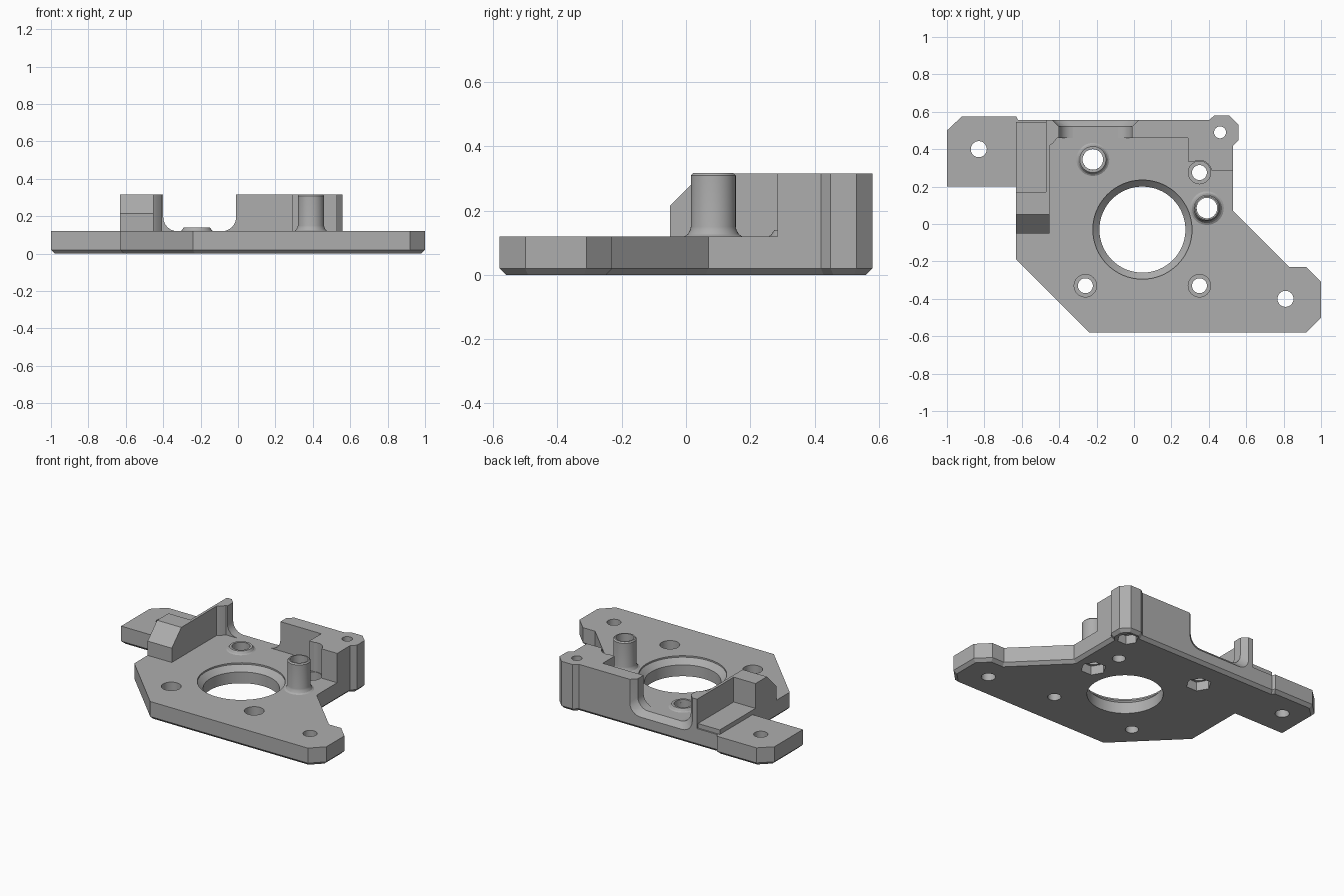
import bpy, bmesh, math

cube = bpy.data.objects.get("Cube")
if cube:
    bpy.data.objects.remove(cube)

grey = bpy.data.materials.new("plain grey")
grey.use_nodes = True
colour = (0.42, 0.42, 0.42, 1)
grey.diffuse_color = colour
grey.node_tree.nodes["Principled BSDF"].inputs["Base Color"].default_value = colour

TOP, HIGH = 0.12, 0.315


def make(name, bm):
    bmesh.ops.recalc_face_normals(bm, faces=bm.faces)
    mesh = bpy.data.meshes.new(name)
    bm.to_mesh(mesh)
    bm.free()
    mesh.materials.append(grey)
    obj = bpy.data.objects.new(name, mesh)
    bpy.context.collection.objects.link(obj)
    return obj


def loft(name, rings, closed=False):
    """Skin equal-length rings of points; cap the ends or close the loop."""
    bm = bmesh.new()
    rows = [[bm.verts.new(p) for p in ring] for ring in rings]
    pairs = list(zip(rows, rows[1:])) + ([(rows[-1], rows[0])] if closed else [])
    for a, b in pairs:
        for i in range(len(a)):
            j = (i + 1) % len(a)
            bm.faces.new((a[i], a[j], b[j], b[i]))
    if not closed:
        bm.faces.new(rows[0])
        bm.faces.new(rows[-1])
    return make(name, bm)


def prism(name, outline, z0, z1):
    return loft(name, [[(x, y, z) for x, y in outline] for z in (z0, z1)])


def box(name, x0, x1, y0, y1, z0, z1):
    return prism(name, [(x0, y0), (x1, y0), (x1, y1), (x0, y1)], z0, z1)


def lathe(name, x, y, profile, sides=40, closed=False):
    turn = [math.tau * i / sides for i in range(sides)]
    return loft(name, [[(x + r * math.cos(a), y + r * math.sin(a), z) for a in turn]
                       for r, z in profile], closed)


def cut(obj, cutters):
    for c in cutters:
        c.hide_render = True
        mod = obj.modifiers.new("cut", 'BOOLEAN')
        mod.operation, mod.solver, mod.object = 'DIFFERENCE', 'EXACT', c
    bpy.context.view_layer.objects.active = obj
    for mod in list(obj.modifiers):
        bpy.ops.object.modifier_apply(modifier=mod.name)


def hole(x, y, r, z0=-0.1, z1=0.5, sides=32):
    return lathe("hole_cutter", x, y, [(r, z0), (r, z1)], sides)


# Base plate with both mounting tabs and a chamfered lower rim
corner = [(0.53, 0.42), (0.56, 0.45), (0.56, 0.53), (0.51, 0.58), (0.43, 0.58), (0.4, 0.555)]
outline = [(-1, 0.2), (-0.63, 0.2), (-0.63, -0.19), (-0.24, -0.58), (0.92, -0.58),
           (1, -0.5), (1, -0.31), (0.92, -0.23), (0.83, -0.23), (0.53, 0.07)] + corner + [
           (-0.62, 0.555), (-0.63, 0.575), (-0.92, 0.575), (-1, 0.5)]
bm = bmesh.new()
face = bm.faces.new([bm.verts.new((x, y, 0)) for x, y in outline])
side = bmesh.ops.extrude_face_region(bm, geom=[face])
bmesh.ops.translate(bm, verts=[v for v in side["geom"] if isinstance(v, bmesh.types.BMVert)],
                    vec=(0, 0, TOP))
bmesh.ops.recalc_face_normals(bm, faces=bm.faces)
rim = [e for e in bm.edges if all(v.co.z < 0.01 for v in e.verts)]
bmesh.ops.bevel(bm, geom=rim, offset=0.02, segments=1, affect='EDGES')
plate = make("base_plate", bm)

# Bores: large centre opening, counterbored screws, tabs, posts and nut pockets
cutters = [lathe("bore_cutter", 0.045, -0.03,
                 [(0.23, -0.1), (0.23, 0.075), (0.265, 0.11), (0.265, 0.3)], 64)]
screws = [(-0.26, -0.33), (0.35, -0.33), (0.35, 0.275)]
for x, y in screws:
    cutters.append(lathe("screw_cutter", x, y,
                         [(0.04, -0.1), (0.04, 0.06), (0.06, 0.06), (0.06, 0.3)]))
for x, y in [(-0.83, 0.4), (0.81, -0.4)]:
    cutters.append(hole(x, y, 0.043))
posts = [(-0.22, 0.345), (0.39, 0.085)]
for x, y in posts:
    cutters += [hole(x, y, 0.055), hole(x, y, 0.078, -0.1, 0.06, 6)]
corner_hole = hole(0.46, 0.49, 0.032)
cutters += [corner_hole, hole(0.46, 0.49, 0.065, -0.1, 0.06, 6)]


# U-shaped gap that flares towards the back
def gap_ring(y, grow):
    left, right, low, r = -0.4 - grow, -0.01 + grow, TOP - grow, 0.075
    steps = [math.pi / 2 * i / 6 for i in range(7)]
    pts = [(left, y, 0.5)]
    pts += [(left + r - r * math.cos(a), y, low + r - r * math.sin(a)) for a in steps]
    pts += [(right - r + r * math.sin(a), y, low + r - r * math.cos(a)) for a in steps]
    return pts + [(right, y, 0.5)]


gap = loft("gap_cutter", [gap_ring(0.4, 0), gap_ring(0.52, 0), gap_ring(0.57, 0.05)])
cut(plate, cutters + [gap])

# Right part of the back wall, with the corner boss and a relief for the screw
back_wall = prism("back_wall", [(-0.2, 0.46), (0.29, 0.46), (0.29, 0.335), (0.35, 0.335),
                                (0.41, 0.285), (0.53, 0.285)] + corner + [(-0.2, 0.555)],
                  TOP, HIGH)
relief = hole(0.35, 0.275, 0.065)
cut(back_wall, [gap, corner_hole, relief])

# Left wall: thin panel ending in a thicker back post
left_wall = prism("left_wall", [(-0.47, 0.1), (-0.452, 0.1), (-0.452, 0.42), (-0.435, 0.43),
                                (-0.41, 0.46), (-0.3, 0.46), (-0.3, 0.555), (-0.47, 0.555)],
                  TOP, HIGH)
cut(left_wall, [gap])

# Stop block with a sloped front, and the low ledge behind it
profile = [(-0.05, TOP), (-0.05, 0.215), (0.05, HIGH), (0.17, HIGH), (0.17, TOP)]
stop_block = loft("stop_block", [[(x, y, z) for y, z in profile] for x in (-0.63, -0.452)])
ledge = box("ledge", -0.63, -0.47, 0.17, 0.545, TOP, 0.15)

# Hollow posts: a low ring and a tall spacer, both flared at the foot
parts = [plate, back_wall, left_wall, stop_block, ledge]
for name, (x, y), top in zip(("low_ring", "tall_spacer"), posts, (0.14, 0.317)):
    if top < 0.2:
        outer = [(0.088, TOP), (0.08, 0.125), (0.075, 0.133), (0.07, top)]
    else:
        outer = [(0.09, TOP), (0.08, 0.126), (0.072, 0.14), (0.07, 0.15),
                 (0.07, top - 0.008), (0.063, top)]
    parts.append(lathe(name, x, y, outer + [(0.055, top), (0.055, TOP)], closed=True))

# Remove the cutters, then smooth the round surfaces
for obj in list(bpy.data.objects):
    if obj.name.split(".")[0].endswith("_cutter"):
        bpy.data.objects.remove(obj)
bpy.ops.object.select_all(action='DESELECT')
for obj in parts:
    obj.select_set(True)
bpy.context.view_layer.objects.active = plate
bpy.ops.object.shade_smooth_by_angle(angle=math.radians(25))
